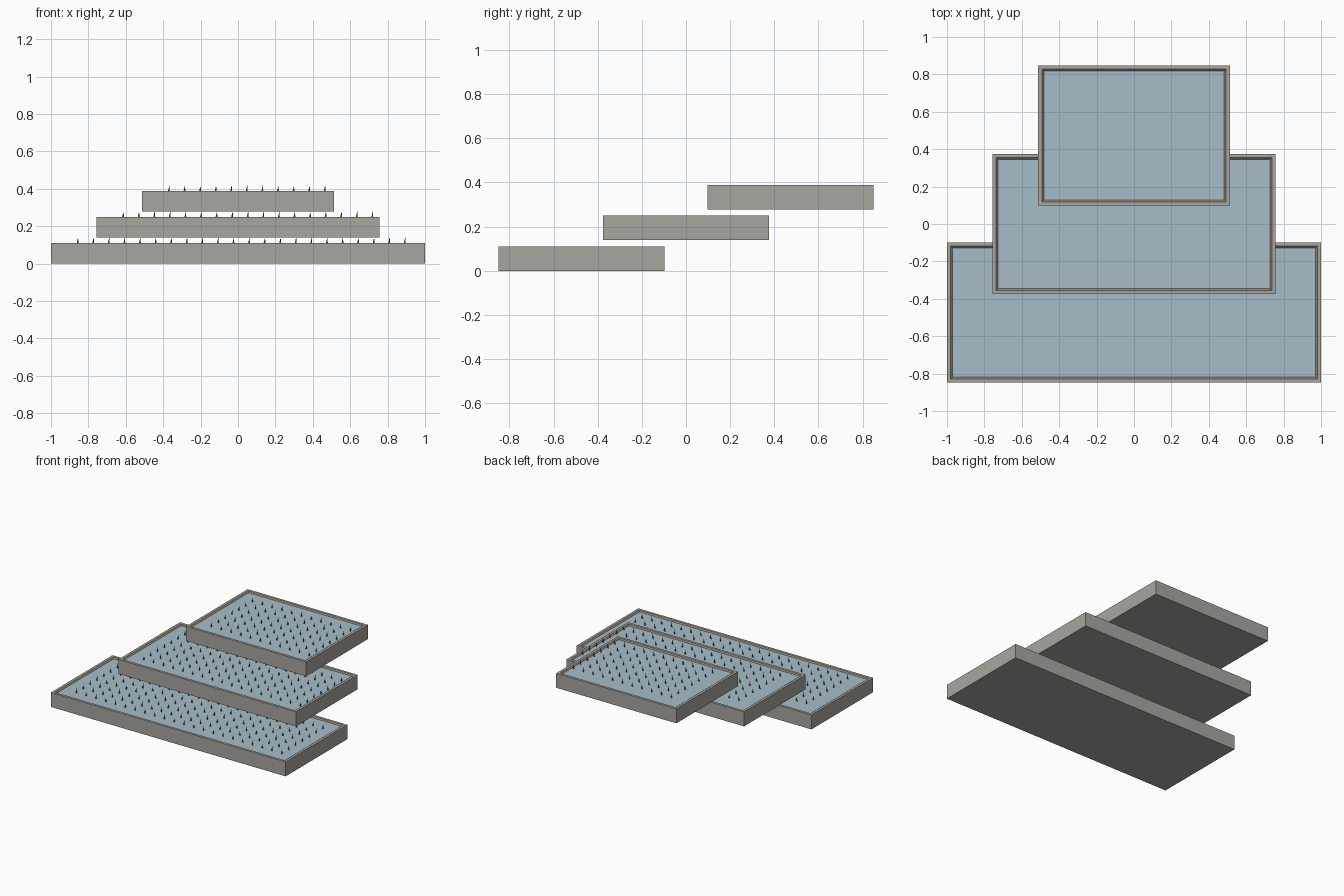
import bpy
import bmesh
from mathutils import Vector

cube = bpy.data.objects.get("Cube")
if cube:
    bpy.data.objects.remove(cube, do_unlink=True)


def material(name, rgb):
    mat = bpy.data.materials.new(name)
    mat.use_nodes = True
    colour = (*rgb, 1)
    mat.diffuse_color = colour
    mat.node_tree.nodes["Principled BSDF"].inputs["Base Color"].default_value = colour
    return mat


STONE = material("grey stone", (0.39, 0.38, 0.35))
SOIL = material("brown soil", (0.29, 0.23, 0.165))
WATER = material("pale blue water", (0.38, 0.51, 0.58))
GREEN = material("dark leaf green", (0.06, 0.11, 0.03))

HALF_DEPTH, HEIGHT = 0.375, 0.111
RIM, BANK, SINK = 0.028, 0.015, 0.008
START, STEP, MARGIN = 0.143, 0.0833, 0.03


def finish(name, bm, mats):
    mesh = bpy.data.meshes.new(name)
    bm.to_mesh(mesh)
    bm.free()
    for mat in mats:
        mesh.materials.append(mat)
    obj = bpy.data.objects.new(name, mesh)
    bpy.context.collection.objects.link(obj)


def terrace(name, half_width, y, z):
    # Stone block with a stepped top: stone rim, soil bank, sunken water
    bm = bmesh.new()
    bmesh.ops.create_cube(bm, size=1)
    bmesh.ops.scale(bm, vec=(2 * half_width, 2 * HALF_DEPTH, HEIGHT), verts=bm.verts)
    bmesh.ops.translate(bm, vec=(0, y, z + HEIGHT / 2), verts=bm.verts)
    bm.normal_update()
    top = max(bm.faces, key=lambda f: f.calc_center_median().z)
    bmesh.ops.inset_region(bm, faces=[top], thickness=RIM)
    bank = bmesh.ops.inset_region(bm, faces=[top], thickness=BANK)["faces"]
    bmesh.ops.translate(bm, vec=(0, 0, -SINK), verts=top.verts)
    for face in bank:
        face.material_index = 1
    top.material_index = 2
    finish(name, bm, [STONE, SOIL, WATER])


def seedlings(name, half_width, y, z):
    # Grid of flat upright blades standing in the water
    bm = bmesh.new()
    base = z + HEIGHT - SINK
    blade = [(-0.007, 0), (0.005, 0), (0.002, 0.038)]
    px = START - half_width
    while px < half_width - MARGIN:
        py = HALF_DEPTH - START
        while py > MARGIN - HALF_DEPTH:
            bm.faces.new([bm.verts.new(Vector((px + dx, y + py, base + dz)))
                          for dx, dz in blade])
            py -= STEP
        px += STEP
    finish(name, bm, [GREEN])


# Three overlapping tiers, narrowing as they climb to the back
for level, (label, half_width) in enumerate(
        [("lower", 1.0), ("middle", 0.757), ("upper", 0.512)]):
    y, z = (level - 1) * 0.473, level * 0.139
    terrace(label + "_terrace", half_width, y, z)
    seedlings(label + "_seedlings", half_width, y, z)
